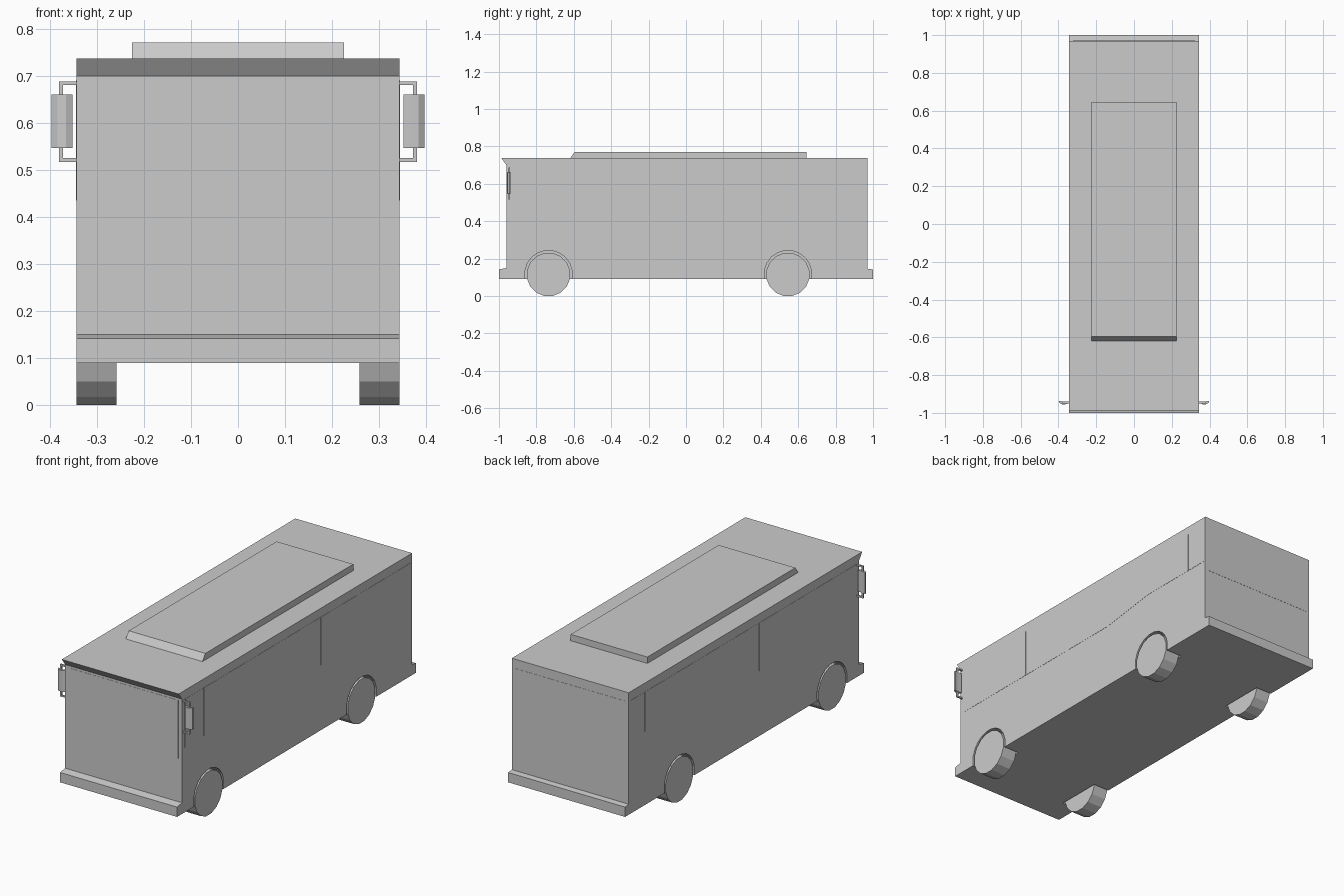
import bpy, bmesh, math
from mathutils import Matrix

if "Cube" in bpy.data.objects:
    bpy.data.objects.remove(bpy.data.objects["Cube"])

grey = bpy.data.materials.new("light grey paint")
grey.diffuse_color = (0.6, 0.6, 0.6, 1)
grey.use_nodes = True
grey.node_tree.nodes["Principled BSDF"].inputs["Base Color"].default_value = grey.diffuse_color


def finish(name, bm):
    bmesh.ops.recalc_face_normals(bm, faces=bm.faces)
    me = bpy.data.meshes.new(name)
    bm.to_mesh(me)
    bm.free()
    me.materials.append(grey)
    ob = bpy.data.objects.new(name, me)
    bpy.context.collection.objects.link(ob)
    return ob


def extrude(name, pts, lo, hi, axis):
    """Extrude a 2D outline: axis 'x' takes (y, z) points, axis 'z' takes (x, y)."""
    bm = bmesh.new()
    place = (lambda p, d: (d, p[0], p[1])) if axis == 'x' else (lambda p, d: (p[0], p[1], d))
    a = [bm.verts.new(place(p, lo)) for p in pts]
    b = [bm.verts.new(place(p, hi)) for p in pts]
    bm.faces.new(a)
    bm.faces.new(b[::-1])
    for i in range(len(pts)):
        j = (i + 1) % len(pts)
        bm.faces.new((a[i], a[j], b[j], b[i]))
    return finish(name, bm)


def box(name, x, y, z):
    return extrude(name, [(y[0], z[0]), (y[1], z[0]), (y[1], z[1]), (y[0], z[1])], x[0], x[1], 'x')


def cylinder_x(name, r, x0, x1, y, z, n=16):
    pts = [(y + r * math.cos((i + 0.5) * math.tau / n),
            z + r * math.sin((i + 0.5) * math.tau / n)) for i in range(n)]
    return extrude(name, pts, x0, x1, 'x')


W = 0.343
WHEELS = {"front": -0.735, "rear": 0.545}

# Body shell: side profile with bumper ledges and roof lip over the windscreen
body = extrude("body", [(-1.0, 0.09), (1.0, 0.09), (1.0, 0.142), (0.97, 0.146), (0.97, 0.737),
                        (-0.987, 0.737), (-0.96, 0.70), (-0.96, 0.15), (-1.0, 0.142)], -W, W, 'x')

# Roof unit with sloped front
extrude("roof_unit", [(-0.62, 0.736), (0.645, 0.736), (0.645, 0.771), (-0.595, 0.771)],
        -0.225, 0.225, 'x')

# Windscreen and rear window plates
box("windscreen", (-0.322, 0.322), (-0.961, -0.955), (0.378, 0.688))
box("rear_window", (-0.322, 0.322), (0.965, 0.971), (0.43, 0.688))


def sill(y):
    """Window sill height: steps up along a slope towards the rear."""
    return 0.435 + 0.045 * min(max((y - 0.2) / 0.32, 0), 1)


dividers = [-0.94, -0.78, -0.44, -0.12, 0.20, 0.52, 0.84, 0.96]
for side, s in (("right", 1), ("left", -1)):
    # Side window plates
    for k, (a, b) in enumerate(zip(dividers, dividers[1:])):
        a, b = a + 0.003, b - 0.003
        extrude(f"{side}_window_{k + 1}", [(a, sill(a)), (b, sill(b)), (b, 0.69), (a, 0.69)],
                s * (W - 0.004), s * (W + 0.001), 'x')

    # Wheels and the arches cut around them
    for end, y in WHEELS.items():
        cylinder_x(f"{end}_{side}_wheel", 0.117, s * 0.258, s * W, y, 0.115)
        cut = cylinder_x(f"{end}_{side}_arch_cutter", 0.127, s * 0.25, s * 0.40, y, 0.117, 20)
        cut.hide_render = True
        cut.hide_viewport = True
        mod = body.modifiers.new("arch", 'BOOLEAN')
        mod.operation = 'DIFFERENCE'
        mod.object = cut
        mod.solver = 'EXACT'

    # Mirror bracket: two arms joined by a post
    for part, z in (("upper", 0.684), ("lower", 0.521)):
        box(f"{side}_mirror_{part}_arm", (s * 0.34, s * 0.380), (-0.949, -0.941), (z - 0.004, z + 0.004))
    box(f"{side}_mirror_post", (s * 0.372, s * 0.380), (-0.949, -0.941), (0.521, 0.684))

    # Mirror housing, gently curved in plan
    plan = [(0.352, -0.949), (0.366, -0.956), (0.384, -0.954), (0.396, -0.945),
            (0.396, -0.936), (0.380, -0.939), (0.352, -0.940)]
    extrude(f"{side}_mirror", [(s * x, y) for x, y in plan], 0.547, 0.660, 'z')
